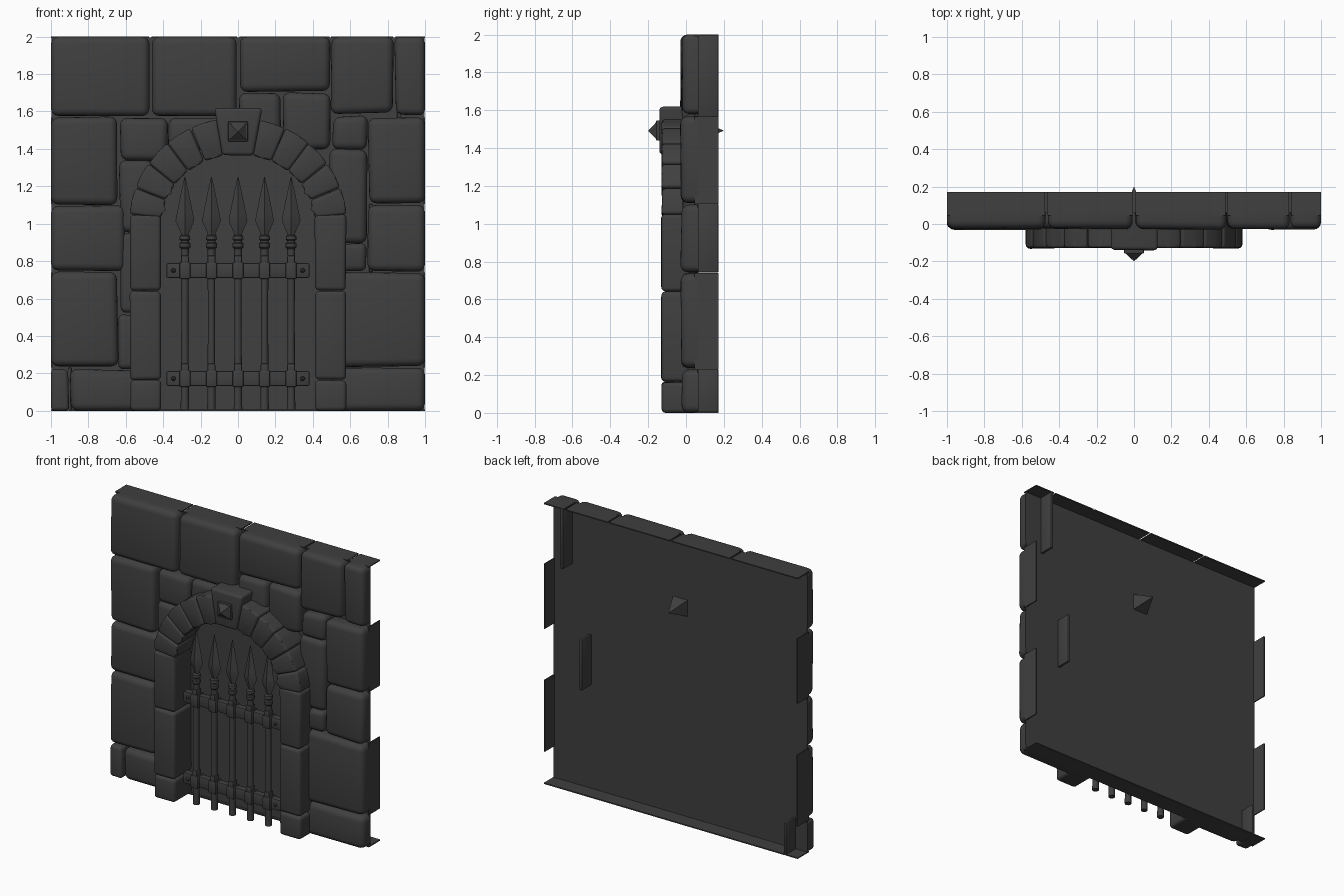
import bpy, bmesh, math, random
from mathutils import Vector

if "Cube" in bpy.data.objects:
    bpy.data.objects.remove(bpy.data.objects["Cube"])

random.seed(4)
BACK = 0.065         # depth of the backing sheet behind the stones
RIM = 0.172          # rearmost edge of the stone rims


def material(name, v):
    m = bpy.data.materials.new(name)
    m.diffuse_color = (v, v, v, 1)
    m.use_nodes = True
    m.node_tree.nodes["Principled BSDF"].inputs["Base Color"].default_value = m.diffuse_color
    return m


STONE = material("dark_grey", 0.05)


def finish(name, bm, angle=40):
    bmesh.ops.recalc_face_normals(bm, faces=bm.faces[:])
    me = bpy.data.meshes.new(name)
    bm.to_mesh(me)
    bm.free()
    me.materials.append(STONE)
    me.shade_smooth()
    me.set_sharp_from_angle(angle=math.radians(angle))
    ob = bpy.data.objects.new(name, me)
    bpy.context.collection.objects.link(ob)
    return ob


def stone(name, outline, front, back, bevel, jitter=0.0, segs=4):
    """Prism from an x-z outline with rounded front and side edges."""
    bm = bmesh.new()
    n = len(outline)
    j = lambda: random.uniform(-jitter, jitter)
    f, b = [], []
    for x, z in outline:
        dx = 0 if abs(x) > 0.99 else j()
        dz = 0 if z < 0.01 or z > 1.99 else j()
        f.append(bm.verts.new((x + dx, front + j(), z + dz)))
        b.append(bm.verts.new((x + dx, back, z + dz)))
    bm.faces.new(f)
    bm.faces.new(b[::-1])
    for i in range(n):
        k = (i + 1) % n
        bm.faces.new((f[k], f[i], b[i], b[k]))
    edges = [e for e in bm.edges if not (e.verts[0] in b and e.verts[1] in b)]
    bmesh.ops.bevel(bm, geom=edges, offset=bevel, segments=segs, profile=0.5,
                    affect='EDGES', clamp_overlap=True)
    return finish(name, bm)


def rect(x0, x1, z0, z1):
    return [(x0, z0), (x1, z0), (x1, z1), (x0, z1)]


def box(name, x0, x1, y0, y1, z0, z1, bevel=0.0):
    bm = bmesh.new()
    bmesh.ops.create_cube(bm, size=1)
    for v in bm.verts:
        v.co = Vector(((x0 + x1) / 2 + v.co.x * (x1 - x0),
                       (y0 + y1) / 2 + v.co.y * (y1 - y0),
                       (z0 + z1) / 2 + v.co.z * (z1 - z0)))
    if bevel:
        bmesh.ops.bevel(bm, geom=bm.edges[:], offset=bevel, segments=2,
                        profile=0.5, affect='EDGES')
    return finish(name, bm)


def lathe(name, x, y, profile, sides, flat=1.0, angle=40):
    """Stack of (radius, z) rings around a vertical axis."""
    bm = bmesh.new()
    rings = []
    for r, z in profile:
        rings.append([bm.verts.new((x + r * math.cos(t), y + flat * r * math.sin(t), z))
                      for t in (2 * math.pi * i / sides for i in range(sides))])
    for a, b in zip(rings, rings[1:]):
        for i in range(sides):
            k = (i + 1) % sides
            bm.faces.new((a[i], a[k], b[k], b[i]))
    bm.faces.new(rings[0][::-1])
    bm.faces.new(rings[-1])
    return finish(name, bm, angle)


def pyramid(name, half, z, y_base, y_tip):
    bm = bmesh.new()
    base = [bm.verts.new((sx * half, y_base, z + sz * half))
            for sx, sz in ((-1, -1), (1, -1), (1, 1), (-1, 1))]
    tip = bm.verts.new((0, y_tip, z))
    bm.faces.new(base)
    for i in range(4):
        bm.faces.new((base[i], base[(i + 1) % 4], tip))
    return finish(name, bm, 20)


# Backing sheet seen through the doorway and from behind
box("back_panel", -0.998, 0.998, BACK - 0.004, BACK, 0.002, 1.995)

# Wall stones: x0, x1, z0, z1
WALL = [
    (-1, -.472, 1.58, 2), (-.464, -.004, 1.58, 2), (.008, .49, 1.708, 2),
    (.495, .832, 1.59, 2), (.84, 1, 1.58, 2),
    (.008, .228, 1.41, 1.70), (.242, .49, 1.40, 1.70), (.505, .69, 1.40, 1.575),
    (.697, 1, 1.105, 1.565), (-1, -.643, 1.105, 1.57), (-.632, -.375, 1.34, 1.568),
    (-.37, -.06, 1.39, 1.568), (-.632, -.45, .955, 1.335), (-1, -.607, .745, 1.098),
    (-.632, -.5, .52, .95), (-1, -.643, .232, .738), (-.635, -.5, .225, .512),
    (-.897, -.5, 0, .218), (-1, -.903, 0, .218), (.49, .688, .90, 1.40),
    (.695, 1, .748, 1.10), (.5, .688, .75, .893), (.5, 1, .235, .742), (.5, 1, 0, .225),
]
for r in WALL:
    size = min(r[1] - r[0], r[3] - r[2])
    stone("wall_stone", rect(*r), -0.027 if size > .28 else -0.02, BACK - 0.002,
          min(0.04, size * .22), 0.006)

# Thin stone rims standing out behind the panel
T = 0.008
for x0, x1 in ((-1, -.475), (-.463, -.005), (.009, .488), (.497, .83), (.842, 1)):
    box("top_rim", x0, x1, BACK - .02, RIM, 2 - T, 2)
for x0, x1 in ((-1, -.905), (-.895, -.5), (-.5, .5), (.5, 1)):
    box("bottom_rim", x0, x1, BACK - .02, RIM, 0, T)
for z0, z1 in ((1.105, 1.568), (.23, .74)):
    for s in (-1, 1):
        x = s * (1 - T / 2)
        box("side_rim", x - T / 2, x + T / 2, BACK - .02, RIM, z0, z1)
for x, z0, z1 in ((.70, .742, 1.105), (.85, 1.565, 2), (-.91, 0, .23)):
    box("inner_rim", x, x + .02, BACK - .02, RIM, z0, z1, 0.006)

# Door posts
for s in (-1, 1):
    for z0, z1 in ((0, .163), (.165, .640), (.643, 1.048)):
        stone("door_post", rect(*sorted((s * .41, s * .577)), z0, z1),
              -0.13, BACK - 0.002, 0.022, 0.003)

# Arch stones on an elliptical ring
A0, A1, COUNT = 5, 79, 5
step = (A1 - A0) / COUNT


def ring(a, b, deg, s):
    t = math.radians(deg)
    return (s * a * math.cos(t), 1.0 + b * math.sin(t))


for s in (-1, 1):
    for i in range(COUNT):
        lo, hi = A0 + i * step + .1, A0 + (i + 1) * step - .1
        mid = (lo + hi) / 2
        pts = [ring(.41, .37, lo, s), ring(.582, .567, lo, s), ring(.582, .567, mid, s),
               ring(.582, .567, hi, s), ring(.41, .37, hi, s), ring(.41, .37, mid, s)]
        stone("arch_stone", pts, -0.128, BACK - 0.002, 0.017, 0.002)

# Keystone with its pointed stud, and the stud's point at the back
stone("keystone", [(-.085, 1.365), (.085, 1.365), (.128, 1.62), (-.128, 1.62)],
      -0.14, BACK - 0.002, 0.02, 0.002)
box("stud_plate", -.053, .053, -.158, -.13, 1.44, 1.546, 0.004)
pyramid("stud_point", .046, 1.492, -.156, -.2)
pyramid("stud_back_point", .06, 1.492, BACK - .005, .2)

# Grille: spear-topped bars, two rails and the straps holding them
Y = -0.05
for z in (.172, .75):
    box("rail", -.382, .382, Y - .022, Y + .025, z - .04, z + .04, 0.008)
    for s in (-1, 1):
        lathe("rivet", s * .345, Y - .022, [(.004, z - .012), (.012, z - .006),
                                            (.012, z + .006), (.004, z + .012)], 8)
for i in range(-2, 3):
    x = i * .142
    lathe("bar", x, Y - .012, [(.023, .008), (.021, .1), (.019, .5), (.021, .9)], 10)
    lathe("collar", x, Y - .012, [(.02, .865), (.03, .875), (.03, .895), (.022, .9),
                                  (.022, .91), (.029, .915), (.027, .935), (.018, .94)], 10)
    lathe("spear_head", x, Y - .012, [(.018, .925), (.022, .95), (.05, 1.015), (.044, 1.05),
                                      (.02, 1.17), (.002, 1.25)], 4, 0.55, 25)
    for z in (.172, .75):
        box("strap", x - .03, x + .03, Y - .042, Y + .032, z - .046, z + .046, 0.01)
        box("strap_lug", x - .021, x + .021, Y - .038, Y + .015, z + .03, z + .08, 0.008)
